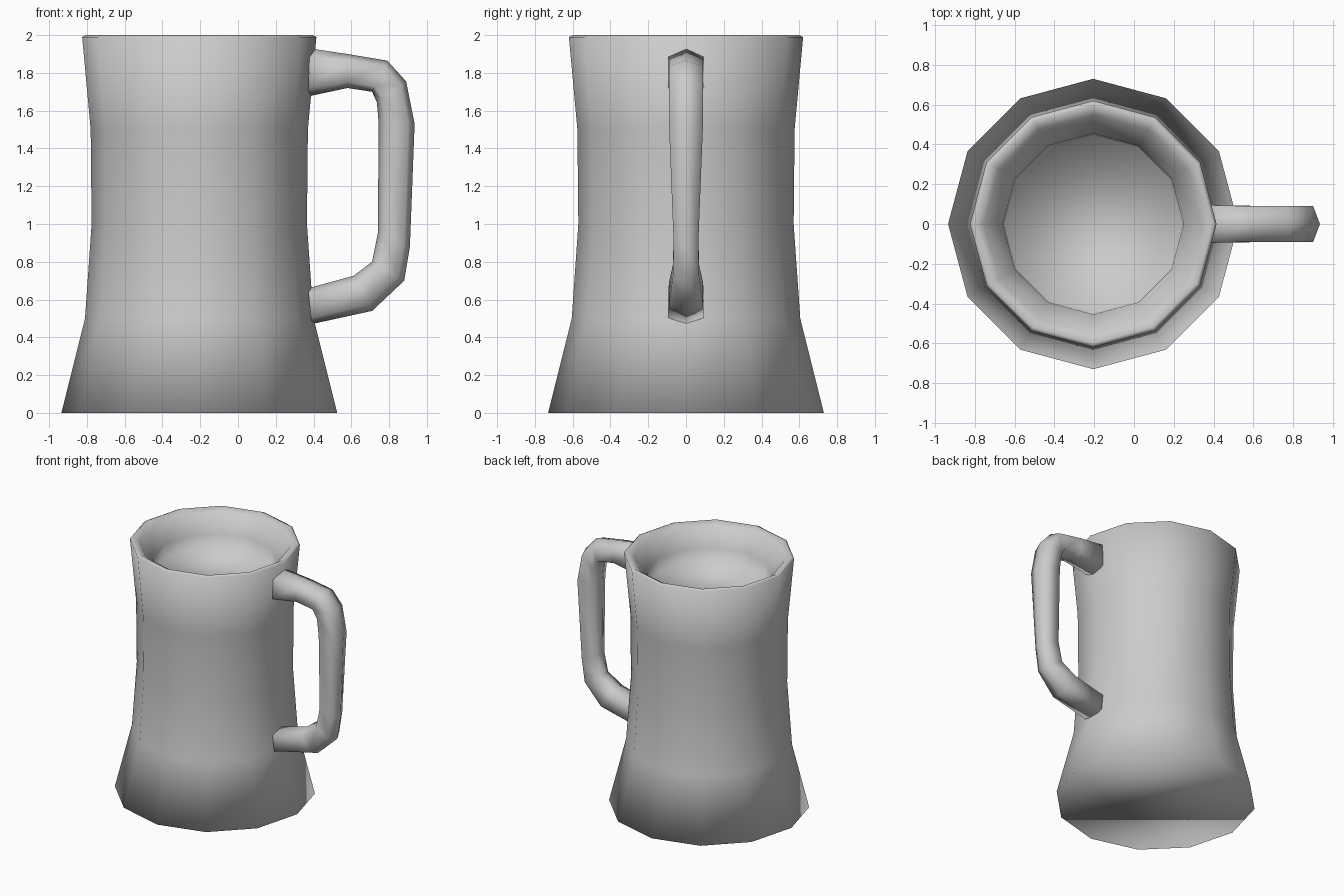
import bpy, bmesh, math

if "Cube" in bpy.data.objects:
    bpy.data.objects.remove(bpy.data.objects["Cube"])


def loft(name, rings):
    """Join equal-sized rings of points into a closed, smooth-shaded solid."""
    bm = bmesh.new()
    loops = [[bm.verts.new(p) for p in ring] for ring in rings]
    n = len(loops[0])
    for a, b in zip(loops, loops[1:]):
        for i in range(n):
            j = (i + 1) % n
            bm.faces.new((a[i], a[j], b[j], b[i]))
    bm.faces.new(loops[0][::-1])
    bm.faces.new(loops[-1])
    bmesh.ops.recalc_face_normals(bm, faces=bm.faces)
    for f in bm.faces:
        f.smooth = True
    mesh = bpy.data.meshes.new(name)
    bm.to_mesh(mesh)
    bm.free()
    obj = bpy.data.objects.new(name, mesh)
    bpy.context.collection.objects.link(obj)
    return obj


# Mug body: twelve-sided profile (radius, height), outside, lip, then inside
CX, SIDES = -0.205, 12
profile = [(0.73, 0), (0.605, 0.5), (0.57, 1.0), (0.575, 1.5), (0.62, 1.99),
           (0.60, 2.0), (0.55, 1.97), (0.455, 1.84), (0.445, 1.74)]
loft("mug_body", [
    [(CX + r * math.cos(math.tau * i / SIDES), r * math.sin(math.tau * i / SIDES), z)
     for i in range(SIDES)]
    for r, z in profile])

# Handle: outer point, inner point and half width of each six-sided section
sections = [((0.38, 1.93), (0.37, 1.675), 0.095),
            ((0.58, 1.90), (0.58, 1.72), 0.09),
            ((0.79, 1.865), (0.71, 1.70), 0.09),
            ((0.89, 1.755), (0.735, 1.645), 0.09),
            ((0.935, 1.53), (0.745, 1.53), 0.09),
            ((0.91, 0.88), (0.74, 0.95), 0.065),
            ((0.88, 0.70), (0.71, 0.80), 0.07),
            ((0.71, 0.54), (0.61, 0.725), 0.09),
            ((0.39, 0.47), (0.37, 0.66), 0.095)]


def handle_ring(outer, inner, w):
    def at(t, y):
        return (outer[0] + (inner[0] - outer[0]) * t, y,
                outer[1] + (inner[1] - outer[1]) * t)
    return [at(0, 0), at(0.18, w), at(0.82, w), at(1, 0), at(0.82, -w), at(0.18, -w)]


loft("handle", [handle_ring(*s) for s in sections])
